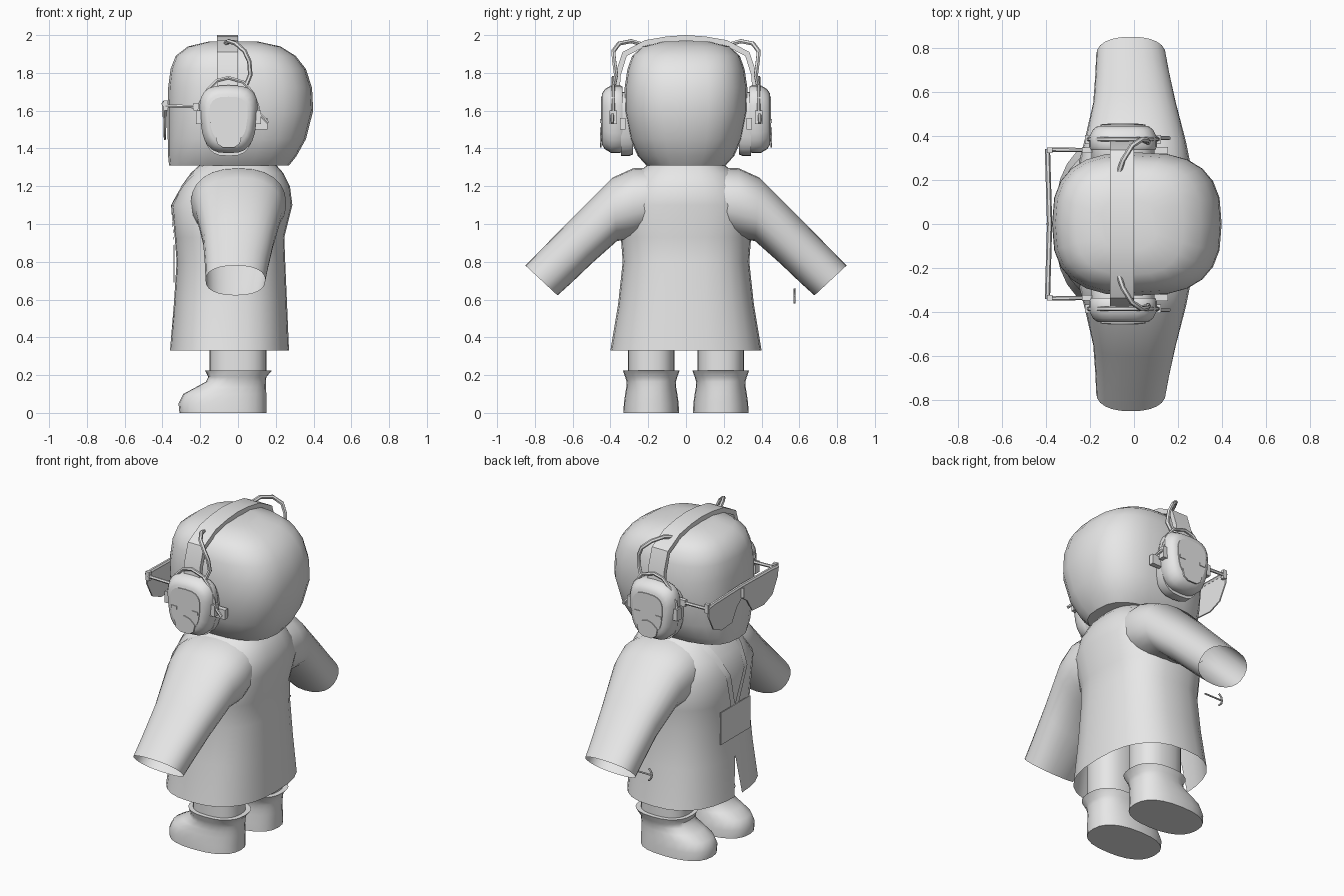
import bpy, bmesh, math
from mathutils import Vector

if "Cube" in bpy.data.objects:
    bpy.data.objects.remove(bpy.data.objects["Cube"])

grey = bpy.data.materials.new("light_grey")
grey.use_nodes = True
grey.diffuse_color = (0.8, 0.8, 0.8, 1)
grey.node_tree.nodes["Principled BSDF"].inputs["Base Color"].default_value = (0.8, 0.8, 0.8, 1)


def finish(obj, angle=40):
    obj.data.materials.append(grey)
    bpy.ops.object.select_all(action="DESELECT")
    obj.select_set(True)
    bpy.context.view_layer.objects.active = obj
    if obj.type == "CURVE":
        bpy.ops.object.convert(target="MESH")
    bpy.ops.object.shade_smooth_by_angle(angle=math.radians(angle))


def loft(name, rings, caps=(True, True), closed=True, angle=40):
    """Skin a list of point rings."""
    bm = bmesh.new()
    rows = [[bm.verts.new(p) for p in ring] for ring in rings]
    n = len(rows[0])
    for a, b in zip(rows, rows[1:]):
        for i in range(n if closed else n - 1):
            j = (i + 1) % n
            bm.faces.new((a[i], a[j], b[j], b[i]))
    for row, cap in zip((rows[0], rows[-1]), caps):
        if cap:
            bm.faces.new(row)
    bmesh.ops.remove_doubles(bm, verts=bm.verts, dist=0.0005)
    bmesh.ops.recalc_face_normals(bm, faces=bm.faces)
    mesh = bpy.data.meshes.new(name)
    bm.to_mesh(mesh)
    bm.free()
    obj = bpy.data.objects.new(name, mesh)
    bpy.context.collection.objects.link(obj)
    finish(obj, angle)


def oval(p, n=24, start=0.0, ends=False):
    """Unit superellipse points of power p."""
    out = []
    for i in range(n + 1 if ends else n):
        t = start + math.tau * i / n
        c, s = math.cos(t), math.sin(t)
        out.append((math.copysign(abs(c) ** (2 / p), c), math.copysign(abs(s) ** (2 / p), s)))
    return out


def level(z, x0, x1, half, p, y=0.0):
    """Horizontal ring between x0 and x1."""
    return [((x0 + x1) / 2 + u * (x1 - x0) / 2, y + v * half, z) for u, v in oval(p)]


def tube(name, points, radius):
    curve = bpy.data.curves.new(name, "CURVE")
    curve.dimensions = "3D"
    curve.bevel_depth = radius
    curve.bevel_resolution = 1
    curve.use_fill_caps = True
    line = curve.splines.new("POLY")
    line.points.add(len(points) - 1)
    for pt, co in zip(line.points, points):
        pt.co = (*co, 1)
    obj = bpy.data.objects.new(name, curve)
    bpy.context.collection.objects.link(obj)
    finish(obj)


def box(name, lo, hi):
    loft(name, [[(lo[0], lo[1], z), (hi[0], lo[1], z), (hi[0], hi[1], z), (lo[0], hi[1], z)]
                for z in (lo[2], hi[2])])


# Head
head = [(1.31, -.365, .27, .21), (1.36, -.37, .31, .255), (1.45, -.372, .36, .295),
        (1.6, -.372, .398, .325), (1.72, -.37, .392, .325), (1.82, -.357, .36, .31),
        (1.89, -.33, .305, .285), (1.94, -.265, .225, .23), (1.967, -.15, .1, .12)]
loft("head", [level(*r, 2.7) for r in head])

# Coat, with a slit at the front hem
coat = [(.33, -.36, .27, .4), (.57, -.34, .26, .36), (.8, -.325, .25, .335),
        (.93, -.335, .245, .345), (1.1, -.35, .288, .36), (1.2, -.3, .275, .31),
        (1.27, -.25, .24, .26), (1.315, -.2, .2, .2)]
rings = []
for z, x0, x1, half in coat:
    ring = [((x0 + x1) / 2 + u * (x1 - x0) / 2, v * half, z)
            for u, v in oval(2.5, 28, math.pi, True)]
    gap = max(0, .57 - z) * .16
    ring[0], ring[-1] = (x0, -gap, z), (x0, gap, z)
    rings.append(ring)
loft("coat", rings, caps=(False, False), closed=False)


def coat_front(y, z):
    """Depth of the coat front at a given width and height."""
    for a, b in zip(coat, coat[1:]):
        if a[0] <= z <= b[0]:
            f = (z - a[0]) / (b[0] - a[0])
            x0, x1, half = (a[k] + f * (b[k] - a[k]) for k in (1, 2, 3))
            u = (1 - min(1, abs(y) / half) ** 2.5) ** .4
            return (x0 + x1) / 2 - u * (x1 - x0) / 2


# Badge on its lanyard
box("badge", (-.342, -.145, .69), (-.336, .145, .89))
for s, side in ((1, "left"), (-1, "right")):
    strip = []
    for i in range(9):
        f = i / 8
        z = 1.31 - .42 * f
        y = .13 * (1 - f) + .02
        strip.append([(coat_front(w, z) - .006, s * w, z) for w in (y - .02, y + .02)])
    loft("lanyard_" + side, strip, caps=(False, False), closed=False)

# Sleeves: top and bottom of each section, then its depth
sleeve = [((.17, 1.3), (.2, .95), -.24, .24), ((.28, 1.295), (.28, .92), -.25, .255),
          ((.39, 1.245), (.365, .91), -.225, .235), ((.6, 1.035), (.5, .79), -.185, .19),
          ((.76, .872), (.61, .685), -.175, .16), ((.85, .78), (.68, .622), -.172, .145)]
for s, side in ((1, "left"), (-1, "right")):
    rings = []
    for top, bottom, x0, x1 in sleeve:
        a, b = Vector(top), Vector(bottom)
        mid, arm = (a + b) / 2, (a - b) / 2
        rings.append([((x0 + x1) / 2 + u * (x1 - x0) / 2, s * (mid.x + v * arm.x), mid.y + v * arm.y)
                      for u, v in oval(2.3)])
    loft("sleeve_" + side, rings, caps=(True, False))

# Legs and boots
boot = [(0, -.31, .15, .147), (.05, -.315, .15, .145), (.1, -.29, .15, .138),
        (.135, -.225, .148, .132), (.165, -.17, .148, .13), (.19, -.158, .15, .138),
        (.225, -.175, .18, .15)]
for s, side in ((1, "left"), (-1, "right")):
    y = s * .184
    loft("leg_" + side, [level(z, -.15, .15, .124, 2.4, y) for z in (.2, .6)])
    loft("boot_" + side, [level(*r, 2.4, y) for r in boot])

# Headband over the head
half_band = [(.365, 1.7), (.36, 1.79), (.325, 1.9), (.21, 1.96), (.1, 1.978)]
path = half_band + [(0, 1.985)] + [(-y, z) for y, z in reversed(half_band)]
rings = []
for y, z in path:
    out = Vector((y, z - 1.6)).normalized() * .015
    rings.append([(-.11, y - out.x, z - out.y), (0, y - out.x, z - out.y),
                  (0, y + out.x, z + out.y), (-.11, y + out.x, z + out.y)])
loft("headband", rings, angle=35)


def cup_ring(s, y, scale, hx=.15, hz=.18, cz=1.555):
    """Ear cup section, narrower toward the bottom."""
    return [(-.05 + u * hx * scale * (1 + .12 * v), s * y, cz + v * hz * scale)
            for u, v in oval(3)]


# Ear defenders
for s, side in ((1, "left"), (-1, "right")):
    loft("ear_cushion_" + side, [cup_ring(s, y, k, .14, .17, 1.53)
                                 for y, k in ((.28, .95), (.3, 1), (.345, 1))])
    loft("ear_cup_" + side, [cup_ring(s, y, k) for y, k in
                             ((.335, .95), (.35, 1), (.395, 1), (.43, .88), (.446, .74))])
    loft("cup_plate_" + side, [cup_ring(s, y, .66) for y in (.444, .451)])
    # Arched lower plate with a curved upper edge
    arch = [(-.12, 1.47), (-.085, 1.5), (-.05, 1.51), (-.015, 1.5), (.02, 1.47),
            (.01, 1.425), (-.02, 1.405), (-.08, 1.405), (-.11, 1.425)]
    loft("cup_grille_" + side, [[(x, s * y, z) for x, z in arch] for y in (.447, .456)])
    for x in (-.125, .02):
        box("cup_stud", (x - .02, min(s * .44, s * .455), 1.535),
            (x + .02, max(s * .44, s * .455), 1.555))
    # Wire yoke around the cup and spring wire to the band
    yoke = [(-.21, 1.57), (-.2, 1.64), (-.16, 1.71), (-.11, 1.76), (-.05, 1.775),
            (.03, 1.75), (.08, 1.69), (.105, 1.62), (.11, 1.56)]
    tube("yoke_" + side, [(x, s * .385, z) for x, z in yoke], .01)
    spring = [(-.07, .23, 1.95), (-.05, .29, 1.968), (-.01, .355, 1.955), (.035, .385, 1.915),
              (.06, .38, 1.86), (.065, .37, 1.79), (.045, .38, 1.74)]
    tube("spring_wire_" + side, [(x, s * y, z) for x, y, z in spring], .012)
    tube("side_pin_" + side, [(.08, s * .39, 1.62), (.16, s * .39, 1.535)], .009)
    for x in (-.205, .105):
        box("yoke_clip", (x - .018, s * .385 - .02, 1.53), (x + .018, s * .385 + .02, 1.6))
    box("pad_mount_" + side, (.07, s * .335 - .015, 1.5), (.155, s * .335 + .015, 1.56))

# Visor glasses: half outline as width, lower edge and upper edge
lens = [(.34, 1.575, 1.645), (.29, 1.48, 1.65), (.21, 1.445, 1.65), (.1, 1.45, 1.65),
        (.05, 1.53, 1.65), (0, 1.565, 1.65)]
full = [(-y, a, b) for y, a, b in lens] + list(reversed(lens[:-1]))
rings = []
for y, lo, hi in full:
    x = -.378 - .01 * abs(y) / .34
    rings.append([(x, y, lo), (x - .008, y, lo), (x - .008, y, hi), (x, y, hi)])
loft("visor_lens", rings)
tube("brow_bar", [(-.383 - .01 * abs(y) / .34, y, hi - .01) for y, lo, hi in full], .012)
loft("nose_piece", [[(-.375, -.02, z), (-.402, 0, z), (-.375, .02, z)] for z in (1.57, 1.63)])
for s, side in ((1, "left"), (-1, "right")):
    tube("temple_" + side, [(-.385, s * .338, 1.625), (-.19, s * .335, 1.62)], .01)
    box("temple_hinge_" + side, (-.395, s * .335 - .012, 1.6), (-.37, s * .335 + .012, 1.655))
    box("temple_tip_" + side, (-.235, s * .335 - .012, 1.6), (-.19, s * .335 + .012, 1.64))

# Small loose hook by the left sleeve
tube("hook_shaft", [(-.04, .575, .62), (-.165, .575, .62)], .005)
tube("hook_head", [(-.145, .575, .582), (-.162, .575, .6), (-.167, .575, .62),
                   (-.162, .575, .64), (-.145, .575, .658)], .006)
